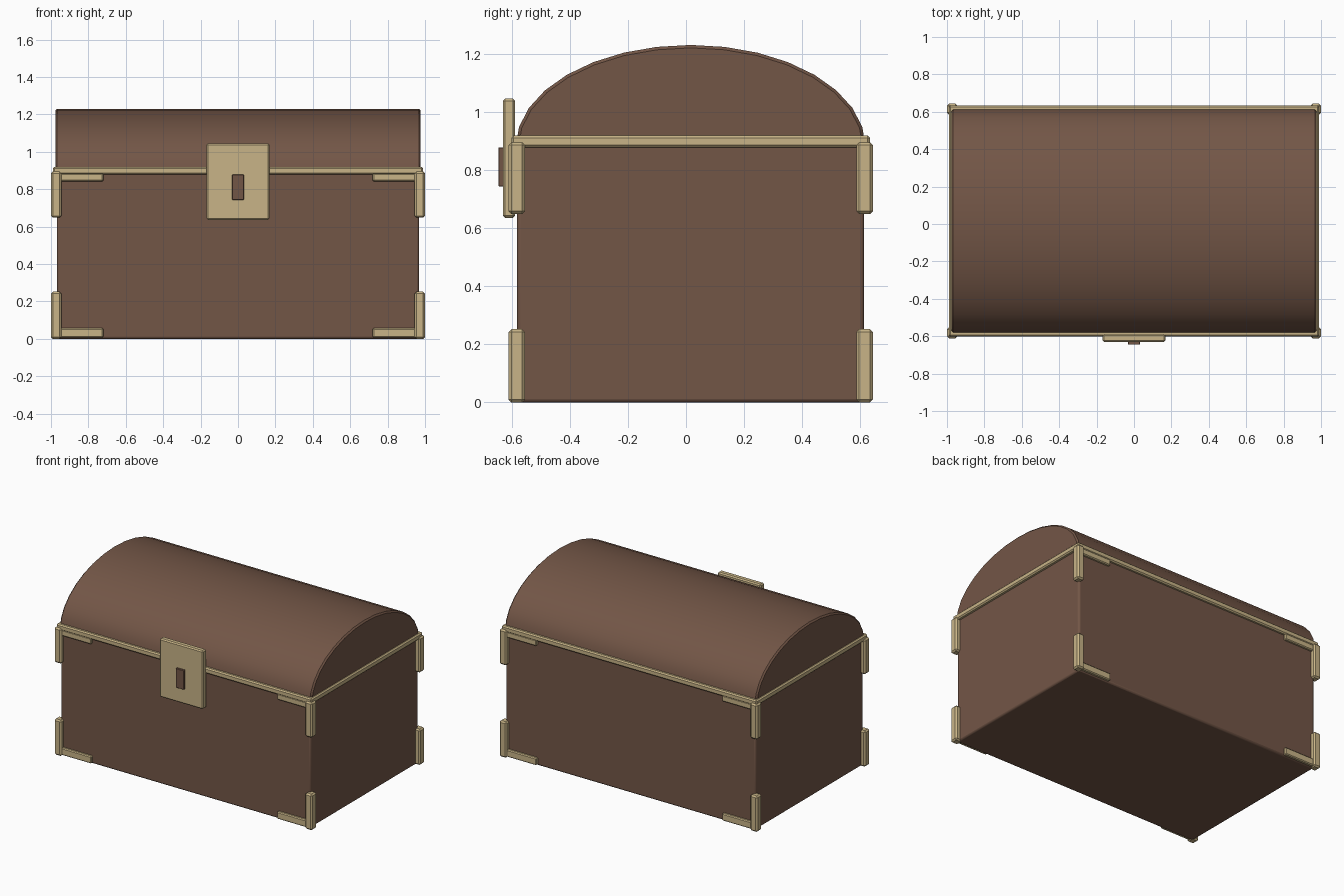
import bpy, bmesh, math

cube = bpy.data.objects.get("Cube")
if cube:
    bpy.data.objects.remove(cube, do_unlink=True)


def make_material(name, rgb):
    m = bpy.data.materials.new(name)
    m.use_nodes = True
    m.diffuse_color = (*rgb, 1)
    m.node_tree.nodes["Principled BSDF"].inputs["Base Color"].default_value = (*rgb, 1)
    return m


WOOD = make_material("brown wood", (0.171, 0.093, 0.062))
BRASS = make_material("pale brass", (0.578, 0.456, 0.242))


def finish(name, bm, mat, bevel, segments=1, smooth=False):
    bmesh.ops.recalc_face_normals(bm, faces=bm.faces)
    mesh = bpy.data.meshes.new(name)
    bm.to_mesh(mesh)
    bm.free()
    mesh.materials.append(mat)
    ob = bpy.data.objects.new(name, mesh)
    bpy.context.collection.objects.link(ob)
    mod = ob.modifiers.new("Bevel", "BEVEL")
    mod.width, mod.segments = bevel, segments
    mod.limit_method, mod.angle_limit = "ANGLE", math.radians(40)
    if smooth:
        bpy.ops.object.select_all(action="DESELECT")
        ob.select_set(True)
        bpy.context.view_layer.objects.active = ob
        bpy.ops.object.shade_smooth_by_angle(angle=math.radians(40))
    return ob


def box(name, x, y, z, mat, bevel=0.008, **kw):
    """Bevelled box given its (min, max) range on each axis."""
    bm = bmesh.new()
    bmesh.ops.create_cube(bm, size=1)
    for v in bm.verts:
        v.co = [sum(r) / 2 + c * (r[1] - r[0]) for c, r in zip(v.co, (x, y, z))]
    return finish(name, bm, mat, bevel, **kw)


MID = 0.016  # the chest sits slightly behind the origin, the latch in front

# Wooden body
box("chest_body", (-0.968, 0.968), (MID - 0.597, MID + 0.597), (0, 0.89), WOOD,
    0.012, segments=2, smooth=True)

# Arched lid: half ellipse extruded along x
bm = bmesh.new()
STEPS = 16
arc = [math.pi * i / STEPS for i in range(STEPS + 1)]
verts = [bm.verts.new((-0.977, MID + 0.602 * math.cos(a), 0.88 + 0.35 * math.sin(a)))
         for a in arc]
cap = bm.faces.new(verts)
ext = bmesh.ops.extrude_face_region(bm, geom=[cap], use_keep_orig=True)
for v in ext["geom"]:
    if isinstance(v, bmesh.types.BMVert):
        v.co.x = 0.977
finish("arched_lid", bm, WOOD, 0.01, smooth=True)

# Brass band between body and lid
box("rim_band", (-0.99, 0.99), (MID - 0.617, MID + 0.617), (0.878, 0.918), BRASS)

# Corner posts and edge brackets, at every corner, top and bottom
for sx, side in ((1, "left"), (-1, "right")):
    for sy, end in ((-1, "front"), (1, "back")):
        for level, post_z, bracket_z in (("lower", (0, 0.252), (0.006, 0.057)),
                                         ("upper", (0.648, 0.895), (0.842, 0.885))):
            tag = f"{level}_{end}_{side}"
            xs = sorted((sx * 0.945, sx * 1.0))
            ys = sorted((MID + sy * 0.57, MID + sy * 0.627))
            box("corner_" + tag, xs, ys, post_z, BRASS, 0.01)
            xs = sorted((sx * 0.72, sx * 0.96))
            ys = sorted((MID + sy * 0.57, MID + sy * 0.615))
            box("bracket_" + tag, xs, ys, bracket_z, BRASS, 0.006)

# Latch plate with keyhole block
box("latch_plate", (-0.168, 0.168), (-0.63, -0.588), (0.635, 1.045), BRASS)
box("keyhole", (-0.031, 0.031), (-0.645, -0.61), (0.743, 0.878), WOOD, 0.002)
